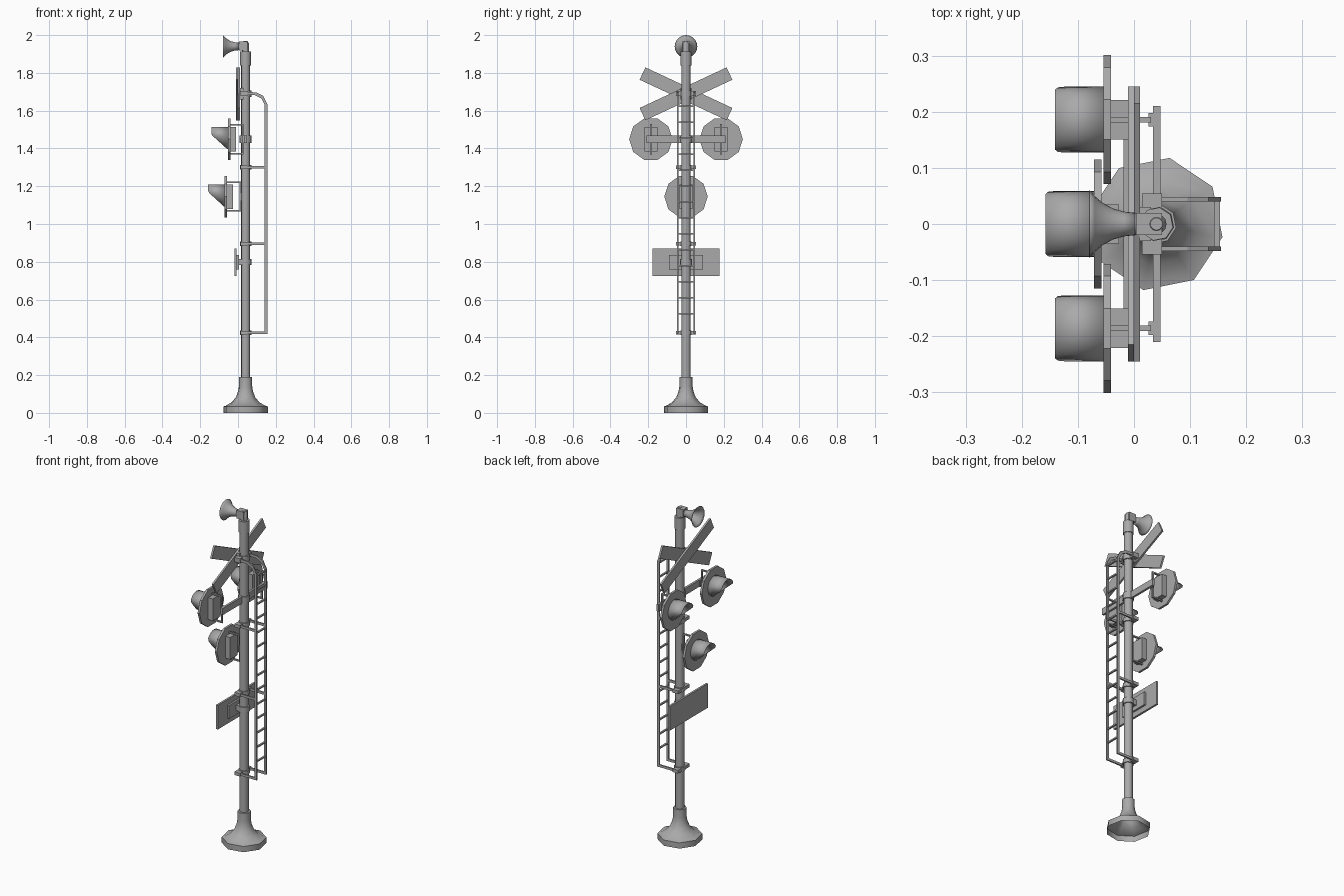
import bpy, bmesh, math
from mathutils import Matrix, Vector

cube = bpy.data.objects.get("Cube")
if cube:
    bpy.data.objects.remove(cube)

grey = bpy.data.materials.new("plain grey")
grey.use_nodes = True
COLOUR = (0.4, 0.4, 0.4, 1)
grey.diffuse_color = COLOUR
grey.node_tree.nodes["Principled BSDF"].inputs["Base Color"].default_value = COLOUR

PX = 0.04                      # pole axis
TURN = math.radians(33.75)     # rotation of the eight-sided parts


def finish(name, bm, smooth=None, recalc=True):
    if recalc:
        bmesh.ops.recalc_face_normals(bm, faces=bm.faces)
    mesh = bpy.data.meshes.new(name)
    bm.to_mesh(mesh)
    bm.free()
    mesh.materials.append(grey)
    ob = bpy.data.objects.new(name, mesh)
    bpy.context.collection.objects.link(ob)
    if smooth:
        bpy.ops.object.select_all(action='DESELECT')
        ob.select_set(True)
        bpy.context.view_layer.objects.active = ob
        bpy.ops.object.shade_smooth_by_angle(angle=math.radians(smooth))
    return ob


def box(name, x, y, z, tilt=0):
    """Box from (min, max) ranges, tilted about its own x axis."""
    spans = (x, y, z)
    mid = Vector([(a + b) / 2 for a, b in spans])
    size = [b - a for a, b in spans]
    bm = bmesh.new()
    bmesh.ops.create_cube(bm, size=1, matrix=Matrix.Translation(mid)
                          @ Matrix.Rotation(tilt, 4, 'X') @ Matrix.Diagonal((*size, 1)))
    return finish(name, bm)


def lathe(name, profile, sides, place, turn=0.0, cap=True, smooth=50):
    """Spin (radius, height) points about local z, then place the result."""
    bm = bmesh.new()
    rings = []
    for r, h in profile:
        angles = [turn + math.tau * i / sides for i in range(sides)]
        rings.append([bm.verts.new(place @ Vector((r * math.cos(a), r * math.sin(a), h)))
                      for a in angles])
    for low, high in zip(rings, rings[1:]):
        for i in range(sides):
            j = (i + 1) % sides
            bm.faces.new((low[i], low[j], high[j], high[i]))
    if cap:
        bm.faces.new(rings[-1])
        if cap == 2:
            bm.faces.new(rings[0][::-1])
    return finish(name, bm, smooth)


def thicken(ob, depth):
    mod = ob.modifiers.new("wall", 'SOLIDIFY')
    mod.thickness = depth


UPRIGHT = Matrix.Translation((PX, 0, 0))


def facing(x, y, z):
    """Local z points along -x, local x along y."""
    return Matrix.Translation((x, y, z)) @ Matrix(
        ((0, 0, -1, 0), (1, 0, 0, 0), (0, 1, 0, 0), (0, 0, 0, 1)))


# Flared hollow base, pole and top collar
lathe("base", [(0.12, 0), (0.12, 0.034), (0.106, 0.038), (0.075, 0.056), (0.052, 0.083),
               (0.04, 0.115), (0.036, 0.14), (0.036, 0.19), (0.024, 0.19)],
      8, UPRIGHT, TURN, cap=False)
lathe("pole", [(0.025, 0.15), (0.025, 1.86)], 8, UPRIGHT, TURN)
lathe("top_collar", [(0.025, 1.84), (0.03, 1.84), (0.03, 1.912)], 8, UPRIGHT, TURN)

# Horn on its elbow
lathe("horn_neck", [(0.018, 1.9), (0.018, 1.955), (0.011, 1.968)], 12, UPRIGHT)
box("horn_driver", (0.004, 0.05), (-0.02, 0.02), (1.918, 1.966))
horn = lathe("horn_bell", [(0.02, 0), (0.022, 0.02), (0.028, 0.04), (0.038, 0.058),
                           (0.05, 0.072), (0.06, 0.081)],
             20, facing(0.002, 0, 1.94), cap=False)
thicken(horn, 0.002)
lathe("horn_throat", [(0.02, 0), (0.02, 0.014)], 20, facing(0.01, 0, 1.94))

# Crossed boards
for name, x, side in (("front_cross_board", -0.011, -1), ("rear_cross_board", 0.0, 1)):
    box(name, (x, x + 0.011), (-0.254, 0.254), (1.653, 1.725), side * math.radians(25))
box("cross_board_mount", (0.01, 0.03), (-0.03, 0.03), (1.66, 1.72))


def hood(name, x, y, z):
    """Visor: a tube whose length grows from bottom to top."""
    bm = bmesh.new()
    back, front = [], []
    for i in range(28):
        a = math.tau * i / 28
        dy, dz = 0.059 * math.cos(a), 0.059 * math.sin(a)
        reach = 0.088 * min(1, max(0.03, (dz + 0.062) / 0.08))
        back.append(bm.verts.new((x, y + dy, z + dz)))
        front.append(bm.verts.new((x - reach, y + dy, z + dz)))
    for i in range(28):
        j = (i + 1) % 28
        bm.faces.new((back[i], back[j], front[j], front[i]))
    thicken(finish(name, bm, 40), 0.003)


def lamp(prefix, x, y, z, reach):
    """Ten-sided shield, visor, housing and strap bracket; x is the shield back."""
    lathe(prefix + "_shield", [(0.115, 0), (0.115, 0.013)], 10,
          facing(x, y, z), cap=2, smooth=None)
    hood(prefix + "_hood", x - 0.012, y, z + 0.006)
    box(prefix + "_housing", (x, x + 0.031), (y - 0.035, y + 0.035), (z - 0.065, z + 0.065))
    end = x + reach
    for part, h in (("upper", 0.076), ("lower", -0.076)):
        box(f"{prefix}_{part}_strap", (x, end), (y - 0.005, y + 0.005),
            (z + h - 0.004, z + h + 0.004))
    box(prefix + "_strap_upright", (end - 0.008, end), (y - 0.005, y + 0.005),
        (z - 0.08, z + 0.08))
    box(prefix + "_bolt", (end - 0.004, end + 0.006), (y - 0.012, y + 0.012),
        (z - 0.02, z + 0.02))


def clamp(name, z, half):
    """Collar round the pole with side lugs."""
    lathe(name + "_collar", [(0.024, z - half), (0.031, z - half), (0.031, z + half),
                             (0.024, z + half)], 8, UPRIGHT, TURN, cap=False)
    box(name + "_lugs", (PX - 0.026, PX + 0.01), (-0.054, 0.054), (z - half * 0.8, z + half * 0.8))


# Lamps and their cross arm
LAMP_Z = 1.449
lamp("left_lamp", -0.041, 0.186, LAMP_Z, 0.071)
lamp("right_lamp", -0.041, -0.186, LAMP_Z, 0.071)
lamp("lower_lamp", -0.058, 0, 1.145, 0.075)
box("lamp_arm", (0.034, 0.047), (-0.21, 0.21), (LAMP_Z - 0.02, LAMP_Z + 0.02))
lathe("arm_collar", [(0.024, 1.43), (0.032, 1.43), (0.032, 1.468), (0.024, 1.468)],
      8, UPRIGHT, TURN, cap=False)

# Plain notice board
box("notice_board", (-0.019, -0.007), (-0.178, 0.178), (0.726, 0.869))
box("notice_back_plate", (-0.007, 0.004), (-0.09, 0.09), (0.758, 0.837))
box("notice_mount", (0.0, 0.03), (-0.025, 0.025), (0.782, 0.815))
lathe("notice_collar", [(0.024, 0.782), (0.032, 0.782), (0.032, 0.815), (0.024, 0.815)],
      8, UPRIGHT, TURN, cap=False)

# Ladder: bent rails, rungs, struts and pole clamps
OUTER = [(0.155, 0.418), (0.155, 1.635), (0.133, 1.678), (0.095, 1.697), (0.03, 1.699)]
INNER = [(0.141, 0.418), (0.141, 1.63), (0.124, 1.664), (0.09, 1.682), (0.03, 1.684)]


def rail(name, y):
    bm = bmesh.new()
    rows = [[bm.verts.new((px, y + dy, pz)) for (px, pz), dy in
             ((o, -0.004), (o, 0.004), (i, 0.004), (i, -0.004))] for o, i in zip(OUTER, INNER)]
    for a, b in zip(rows, rows[1:]):
        for k in range(4):
            m = (k + 1) % 4
            bm.faces.new((a[k], a[m], b[m], b[k]))
    bm.faces.new(rows[0])
    bm.faces.new(rows[-1])
    finish(name, bm)


for side, y in (("left", 0.044), ("right", -0.044)):
    rail(side + "_ladder_rail", y)
    for n, z in enumerate((0.425, 0.895, 1.3)):
        box(f"{side}_ladder_strut_{n + 1}", (0.03, 0.142), (y - 0.004, y + 0.004),
            (z - 0.007, z + 0.007))
for n in range(14):
    z = 0.525 + 0.0845 * n
    box(f"ladder_rung_{n + 1}", (0.143, 0.153), (-0.042, 0.042), (z - 0.004, z + 0.004))
for n, z in enumerate((0.425, 0.895, 1.3, 1.69)):
    clamp(f"ladder_clamp_{n + 1}", z, 0.017 if n == 3 else 0.012)
